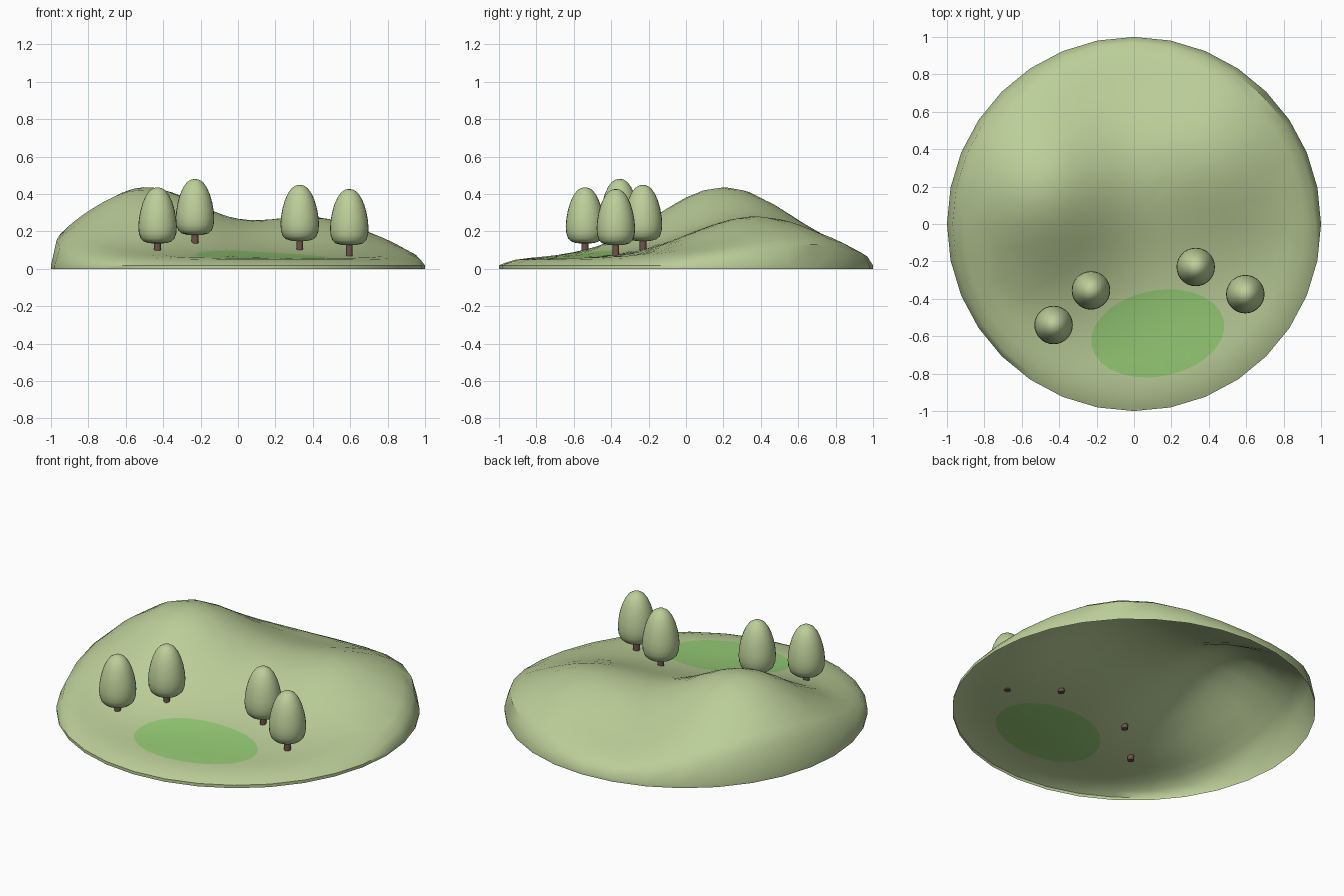
import bpy, bmesh, math
from mathutils import Vector
from mathutils.geometry import delaunay_2d_cdt

cube = bpy.data.objects.get("Cube")
if cube:
    bpy.data.objects.remove(cube, do_unlink=True)


def material(name, rgb):
    lin = [(c / 255 / 12.92) if c < 11 else ((c / 255 + 0.055) / 1.055) ** 2.4 for c in rgb]
    m = bpy.data.materials.new(name)
    m.use_nodes = True
    m.diffuse_color = (*lin, 1)
    bsdf = m.node_tree.nodes["Principled BSDF"]
    bsdf.inputs["Base Color"].default_value = (*lin, 1)
    bsdf.inputs["Roughness"].default_value = 0.9
    return m


GRASS = material("sage_green", (188, 207, 153))
MEADOW = material("bright_green", (150, 203, 117))
BARK = material("brown_bark", (112, 84, 74))


def finish(bm, name, mats, angle=40):
    me = bpy.data.meshes.new(name)
    bm.to_mesh(me)
    bm.free()
    for m in mats:
        me.materials.append(m)
    ob = bpy.data.objects.new(name, me)
    bpy.context.collection.objects.link(ob)
    bpy.ops.object.select_all(action="DESELECT")
    ob.select_set(True)
    bpy.context.view_layer.objects.active = ob
    bpy.ops.object.shade_smooth_by_angle(angle=math.radians(angle))
    return ob


def bump(x, y, cx, cy, sx, sy, height):
    return height * math.exp(-((x - cx) / sx) ** 2 / 2 - ((y - cy) / sy) ** 2 / 2)


def ground(x, y):
    # two hills on a low base that thins out towards the rim
    t = min(1, max(0, (1 - math.hypot(x, y)) / 0.16))
    base = 0.018 + 0.037 * t * (2 - t)
    return (base + bump(x, y, -0.5, 0.2, 0.337, 0.36, 0.378)
            + bump(x, y, 0.41, 0.385, 0.32, 0.34, 0.215))


# ---- Terrain: polar grid with the meadow outline cut into it ----
SIDES, PATCH, TOP_R = 32, 28, 0.97
a, b, tilt = 0.36, 0.23, math.radians(11)
outline = []
for i in range(PATCH):
    t = 2 * math.pi * i / PATCH
    u, v = a * math.cos(t), b * math.sin(t)
    outline.append(Vector((0.127 + u * math.cos(tilt) - v * math.sin(tilt),
                           -0.585 + u * math.sin(tilt) + v * math.cos(tilt))))
points = outline + [Vector((0, 0))]
for r in [TOP_R * k / 16 for k in range(1, 17)]:
    for i in range(SIDES):
        t = 2 * math.pi * i / SIDES
        p = Vector((r * math.cos(t), r * math.sin(t)))
        if min((p - q).length for q in outline) > 0.035:
            points.append(p)
verts, _, faces, _, _, origin = delaunay_2d_cdt(points, [], [list(range(PATCH))], 0, 1e-5)

bm = bmesh.new()
vs = [bm.verts.new((p.x, p.y, ground(p.x, p.y))) for p in verts]
for f, src in zip(faces, origin):
    face = bm.faces.new([vs[i] for i in f])
    face.material_index = 1 if src else 0

# Skirt: the rim drops to a thin upright lip, open underneath
for z in (0.018, 0.0):
    rim = [e for e in bm.edges if e.is_boundary]
    new = bmesh.ops.extrude_edge_only(bm, edges=rim)["geom"]
    for v in (g for g in new if isinstance(g, bmesh.types.BMVert)):
        d = math.hypot(v.co.x, v.co.y)
        v.co = (v.co.x / d, v.co.y / d, z)
    for f in (g for g in new if isinstance(g, bmesh.types.BMFace)):
        f.material_index = 0
bmesh.ops.recalc_face_normals(bm, faces=bm.faces)
if sum(f.normal.z for f in bm.faces) < 0:
    bmesh.ops.reverse_faces(bm, faces=bm.faces)
finish(bm, "hilly_ground", [GRASS, MEADOW])


# ---- Trees: egg-shaped crown on a short trunk ----
def lathe(name, profile, loc, mat, angle):
    bm = bmesh.new()
    ring = [bm.verts.new((r, 0, z)) for r, z in profile]
    edges = [bm.edges.new(pair) for pair in zip(ring, ring[1:])]
    bmesh.ops.spin(bm, geom=ring + edges, cent=(0, 0, 0), axis=(0, 0, 1),
                   angle=2 * math.pi, steps=28, use_merge=True)
    bmesh.ops.remove_doubles(bm, verts=bm.verts, dist=1e-4)
    bmesh.ops.recalc_face_normals(bm, faces=bm.faces)
    finish(bm, name, [mat], angle).location = loc


CROWN = [(0, 0), (0.045, 0.002), (0.072, 0.01), (0.09, 0.026), (0.1, 0.055), (0.103, 0.09),
         (0.1, 0.13), (0.092, 0.175), (0.079, 0.22), (0.062, 0.257), (0.042, 0.284),
         (0.021, 0.297), (0, 0.301)]
TRUNK = [(0, -0.012), (0.018, -0.012), (0.018, 0.07), (0, 0.07)]
trees = [(-0.43, -0.54, 0.087), (-0.23, -0.355, 0.132), (0.33, -0.23, 0.1), (0.595, -0.375, 0.078)]
for i, (x, y, z) in enumerate(trees, 1):
    lathe(f"tree_crown_{i}", CROWN, (x, y, z + 0.048), GRASS, 60)
    lathe(f"tree_trunk_{i}", TRUNK, (x, y, z), BARK, 40)
